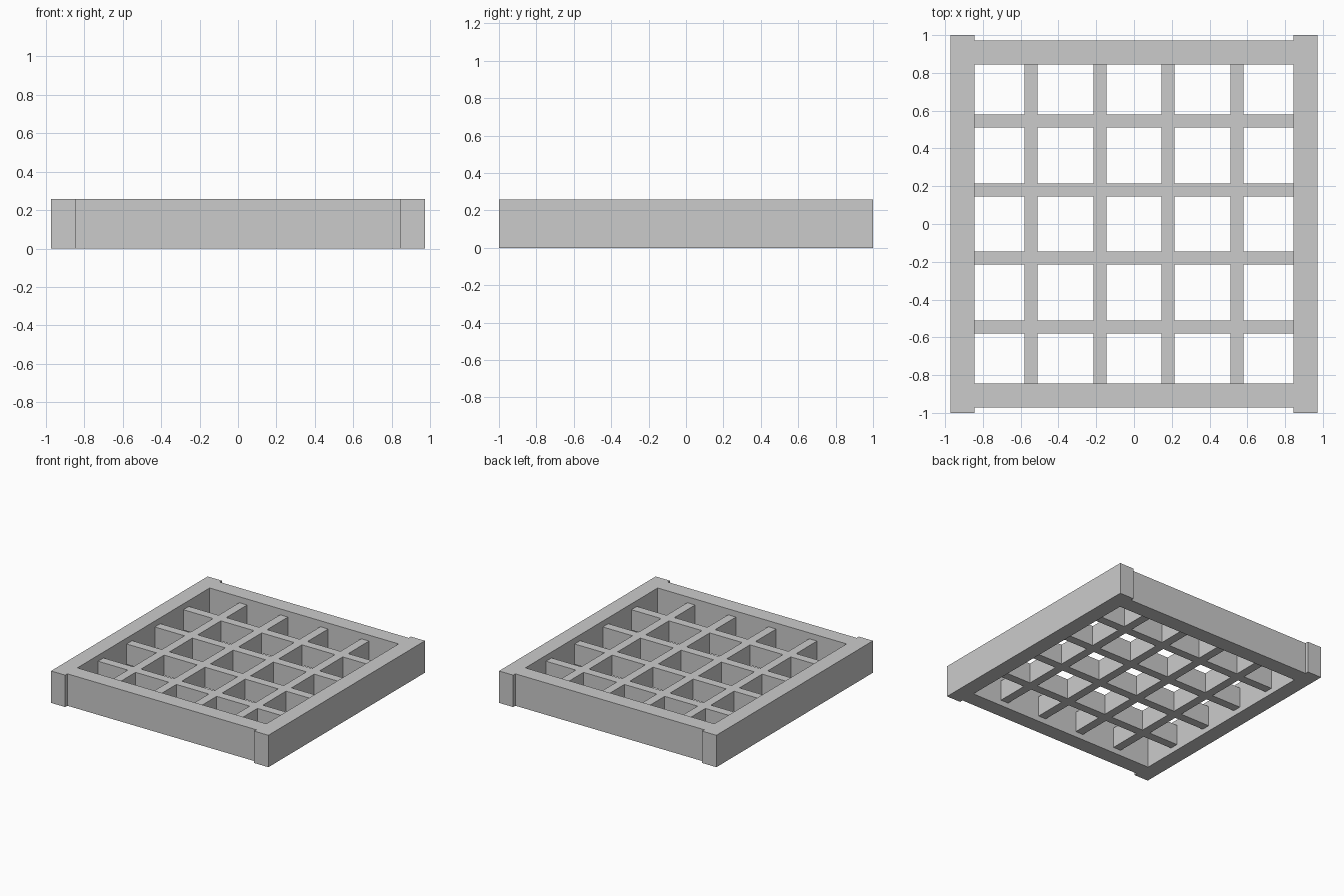
import bpy

if "Cube" in bpy.data.objects:
    bpy.data.objects.remove(bpy.data.objects["Cube"])

OUTER, INNER, HEIGHT = 0.972, 0.845, 0.258
BAR_W, BAR_BOTTOM, BAR_TOP = 0.07, 0.045, 0.21


def box(name, x0, x1, y0, y1, z0, z1):
    bpy.ops.mesh.primitive_cube_add(
        size=1, location=((x0 + x1) / 2, (y0 + y1) / 2, (z0 + z1) / 2))
    obj = bpy.context.object
    obj.name = name
    obj.scale = (x1 - x0, y1 - y0, z1 - z0)
    bpy.ops.object.transform_apply(location=False, rotation=False, scale=True)
    return obj


# Outer frame: side rails run slightly past the end rails
for side, s in (("left", -1), ("right", 1)):
    x0, x1 = sorted((s * INNER, s * OUTER))
    box(side + "_side_rail", x0, x1, -1, 1, 0, HEIGHT)
for side, s in (("front", -1), ("back", 1)):
    y0, y1 = sorted((s * INNER, s * OUTER))
    box(side + "_end_rail", -INNER, INNER, y0, y1, 0, HEIGHT)

# Recessed lattice: four bars each way
for i, c in enumerate((-0.545, -0.18, 0.18, 0.545), 1):
    lo, hi = c - BAR_W / 2, c + BAR_W / 2
    box(f"cross_bar_{i}", -INNER, INNER, lo, hi, BAR_BOTTOM, BAR_TOP)
    box(f"long_bar_{i}", lo, hi, -INNER, INNER, BAR_BOTTOM, BAR_TOP)
